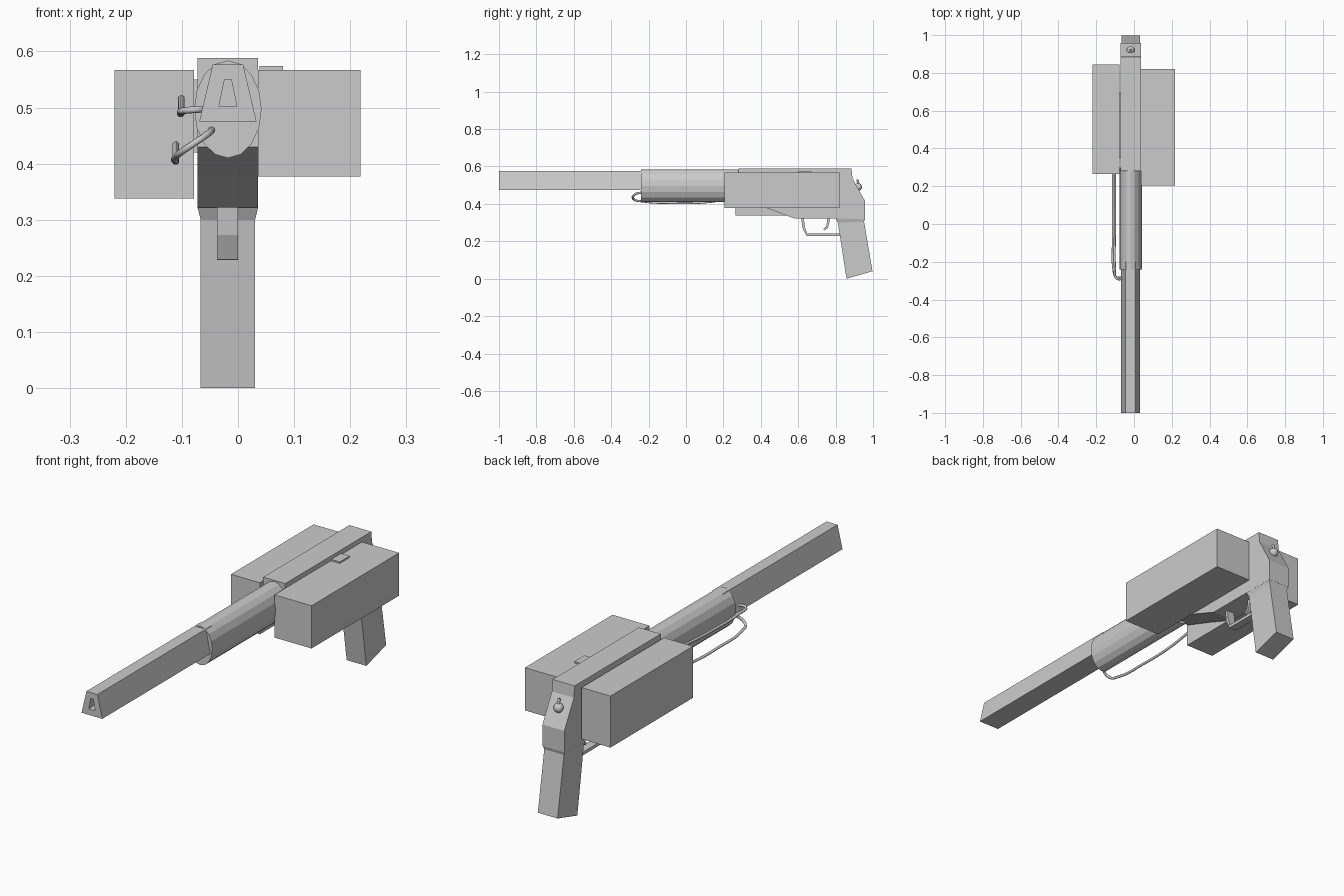
import bpy, bmesh, math
from mathutils import Vector

if "Cube" in bpy.data.objects:
    bpy.data.objects.remove(bpy.data.objects["Cube"])

CX = -0.018  # centre line of the main body


def loft(name, rings):
    """Closed solid through a list of equal-length vertex rings."""
    bm = bmesh.new()
    rows = [[bm.verts.new(p) for p in r] for r in rings]
    n = len(rows[0])
    for a, b in zip(rows, rows[1:]):
        for i in range(n):
            j = (i + 1) % n
            bm.faces.new((a[i], a[j], b[j], b[i]))
    bm.faces.new(rows[0])
    bm.faces.new(rows[-1])
    bmesh.ops.recalc_face_normals(bm, faces=bm.faces[:])
    me = bpy.data.meshes.new(name)
    bm.to_mesh(me)
    bm.free()
    ob = bpy.data.objects.new(name, me)
    bpy.context.collection.objects.link(ob)
    return ob


def side_profile(name, x0, x1, yz):
    return loft(name, [[(x, y, z) for y, z in yz] for x in (x0, x1)])


def box(name, x0, x1, y0, y1, z0, z1):
    return side_profile(name, x0, x1, [(y0, z0), (y1, z0), (y1, z1), (y0, z1)])


def strip(name, x0, x1, path, t):
    """Flat strap of thickness t following a path in the side plane."""
    pts = [Vector(p) for p in path]
    left, right = [], []
    for i, p in enumerate(pts):
        d = (pts[min(i + 1, len(pts) - 1)] - pts[max(i - 1, 0)]).normalized()
        n = Vector((-d.y, d.x)) * t / 2
        left.append(tuple(p + n))
        right.append(tuple(p - n))
    return side_profile(name, x0, x1, left + right[::-1])


def tube(name, pts, r):
    cu = bpy.data.curves.new(name, 'CURVE')
    cu.dimensions = '3D'
    cu.bevel_depth = r
    cu.bevel_resolution = 2
    cu.resolution_u = 5
    cu.use_fill_caps = True
    sp = cu.splines.new('BEZIER')
    sp.bezier_points.add(len(pts) - 1)
    for b, p in zip(sp.bezier_points, pts):
        b.co = p
        b.handle_left_type = b.handle_right_type = 'AUTO'
    ob = bpy.data.objects.new(name, cu)
    bpy.context.collection.objects.link(ob)
    return ob


# Tapered-section barrel with a matching recessed bore
def trapezoid(y, wb, wt, z0, z1):
    return [(CX - wb, y, z0), (CX + wb, y, z0), (CX + wt, y, z1), (CX - wt, y, z1)]


outer, bore = (0.051, 0.027, 0.475, 0.577), (0.016, 0.006, 0.502, 0.55)
loft("barrel", [trapezoid(-0.2, *outer), trapezoid(-1, *outer),
                trapezoid(-1, *bore), trapezoid(-0.85, *bore)])

# Oval faceted fore-end
angles = [math.tau * i / 16 for i in range(16)]
loft("fore_end", [[(CX + 0.06 * math.cos(a), y, 0.497 + 0.087 * math.sin(a))
                   for a in angles] for y in (-0.24, 0.30)])

# Main body
side_profile("receiver", -0.072, 0.036, [
    (0.28, 0.588), (0.885, 0.588), (0.89, 0.537), (0.957, 0.415),
    (0.957, 0.32), (0.58, 0.322), (0.43, 0.378), (0.28, 0.43)])

# Side boxes and the button on the right one
box("right_box", 0.036, 0.218, 0.205, 0.82, 0.377, 0.567)
box("left_box", -0.22, -0.078, 0.265, 0.845, 0.338, 0.567)
box("left_box_mount", -0.08, -0.07, 0.35, 0.70, 0.42, 0.55)
box("button", 0.038, 0.08, 0.60, 0.67, 0.56, 0.574)

# Slanted grip with a narrowing collar
def grip_ring(w, front, back):
    return [(CX - w, *front), (CX + w, *front), (CX + w, *back), (CX - w, *back)]


loft("grip", [grip_ring(0.054, (0.80, 0.322), (0.957, 0.322)),
              grip_ring(0.0485, (0.812, 0.30), (0.952, 0.305)),
              grip_ring(0.0485, (0.858, 0.0), (0.997, 0.04))])

# Trigger and its guard
strip("trigger_guard", -0.037, 0.0,
      [(0.622, 0.33), (0.629, 0.275), (0.645, 0.236), (0.84, 0.235)], 0.014)
strip("trigger", -0.026, -0.010,
      [(0.762, 0.33), (0.760, 0.30), (0.753, 0.275), (0.738, 0.262)], 0.012)

# Rear switch: ball with a small lever
bpy.ops.mesh.primitive_uv_sphere_add(segments=16, ring_count=8, radius=0.021,
                                     location=(CX, 0.920, 0.490))
bpy.context.object.name = "switch_ball"
bpy.ops.object.shade_smooth()
tube("switch_lever", [(CX, 0.925, 0.495), (CX, 0.916, 0.53)], 0.006)

# Two hoses looping out of the fore-end and back to the left box
tube("lower_hose", [
    (-0.045, -0.23, 0.462), (-0.058, -0.275, 0.450), (-0.095, -0.280, 0.425),
    (-0.110, -0.23, 0.413), (-0.111, -0.08, 0.405), (-0.111, 0.10, 0.408),
    (-0.111, 0.28, 0.436)], 0.006)
tube("upper_hose", [
    (-0.055, -0.23, 0.498), (-0.065, -0.288, 0.497), (-0.092, -0.288, 0.495),
    (-0.101, -0.23, 0.492), (-0.101, -0.05, 0.489), (-0.101, 0.12, 0.497),
    (-0.101, 0.28, 0.518)], 0.006)
